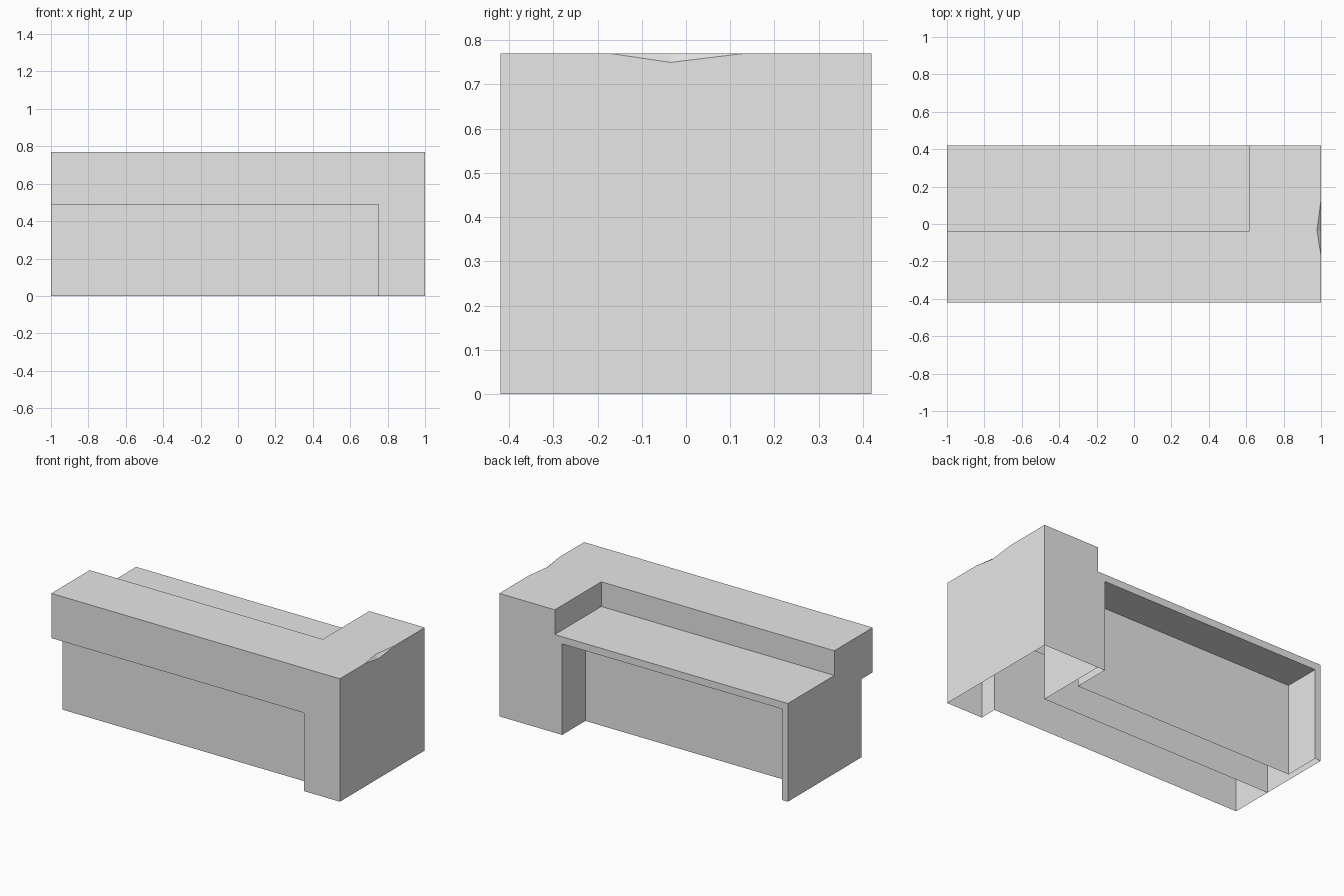
import bpy, bmesh

cube = bpy.data.objects.get("Cube")
if cube:
    bpy.data.objects.remove(cube, do_unlink=True)

grey = bpy.data.materials.new("plain_grey")
grey.use_nodes = True
grey.diffuse_color = (0.8, 0.8, 0.8, 1)
grey.node_tree.nodes["Principled BSDF"].inputs["Base Color"].default_value = (0.8, 0.8, 0.8, 1)

# Shared dimensions
END, SIDE, TOP = 1.0, 0.42, 0.77
BAND_Z = 0.49                      # underside of the front overhang
PANEL_Y, POST_X = -0.31, 0.75      # recessed front panel and corner post
RISER_Y, WING_X = -0.04, 0.615     # inner edges of the L-shaped counter
DESK_Z = 0.615
KNEE_L, KNEE_R, KNEE_Y, KNEE_Z = -0.96, 0.564, 0.19, 0.57
CHIP_Y, CHIP_Z, CHIP_X = -0.035, 0.75, 0.978


def face(bm, points):
    return bm.faces.new([bm.verts.new(p) for p in points])


def walls(bm, path, z0, z1, closed=True):
    """Vertical faces along a plan path; the chip point is cut lower."""
    def upper(p):
        return (*p, CHIP_Z if p == (END, CHIP_Y) and z1 == TOP else z1)
    ends = path[1:] + path[:1] if closed else path[1:]
    for p, q in zip(path, ends):
        face(bm, [(*p, z0), (*q, z0), upper(q), upper(p)])


def finish(bm, name):
    bmesh.ops.remove_doubles(bm, verts=bm.verts, dist=0.0005)
    bmesh.ops.dissolve_limit(bm, angle_limit=0.01, verts=bm.verts, edges=bm.edges)
    mesh = bpy.data.meshes.new(name)
    bm.to_mesh(mesh)
    bm.free()
    mesh.materials.append(grey)
    obj = bpy.data.objects.new(name, mesh)
    bpy.context.collection.objects.link(obj)


# L-shaped counter, open underneath
bm = bmesh.new()
chip_a, chip_b = (END, -0.17), (END, 0.13)
right_side = [(END, -SIDE), chip_a, (END, CHIP_Y), chip_b, (END, SIDE)]
inner_side = [(WING_X, SIDE), (WING_X, RISER_Y), (-END, RISER_Y)]
band = [(-END, PANEL_Y), (-END, -SIDE), (POST_X, -SIDE)]
base = [(-END, PANEL_Y), (POST_X, PANEL_Y), (POST_X, -SIDE)]
walls(bm, band + right_side + inner_side, BAND_Z, TOP)
walls(bm, base + right_side + inner_side, 0, BAND_Z)

# Overhang underside
face(bm, [(x, y, BAND_Z) for x, y in band[:2] + base[2:0:-1]])

# Counter top with a chipped edge
rim = [(CHIP_X, y) if (x, y) == (END, CHIP_Y) else (x, y)
       for x, y in band[1:] + right_side + inner_side]
face(bm, [(x, y, TOP) for x, y in rim])
chip_low, chip_in = (END, CHIP_Y, CHIP_Z), (CHIP_X, CHIP_Y, TOP)
face(bm, [(*chip_a, TOP), chip_low, chip_in])
face(bm, [chip_low, (*chip_b, TOP), chip_in])
finish(bm, "counter")

# Lower desk behind the counter, with a knee space
bm = bmesh.new()
face(bm, [(-END, RISER_Y, DESK_Z), (WING_X, RISER_Y, DESK_Z),
          (WING_X, SIDE, DESK_Z), (-END, SIDE, DESK_Z)])
walls(bm, [(-END, SIDE), (-END, RISER_Y)], 0, DESK_Z, closed=False)
frame = [(WING_X, 0), (KNEE_R, 0), (KNEE_R, KNEE_Z), (KNEE_L, KNEE_Z),
         (KNEE_L, 0), (-END, 0), (-END, DESK_Z), (WING_X, DESK_Z)]
face(bm, [(x, SIDE, z) for x, z in frame])
walls(bm, [(KNEE_R, SIDE), (KNEE_R, KNEE_Y), (KNEE_L, KNEE_Y), (KNEE_L, SIDE)],
      0, KNEE_Z, closed=False)
face(bm, [(KNEE_L, KNEE_Y, KNEE_Z), (KNEE_L, SIDE, KNEE_Z),
          (KNEE_R, SIDE, KNEE_Z), (KNEE_R, KNEE_Y, KNEE_Z)])
finish(bm, "desk")
